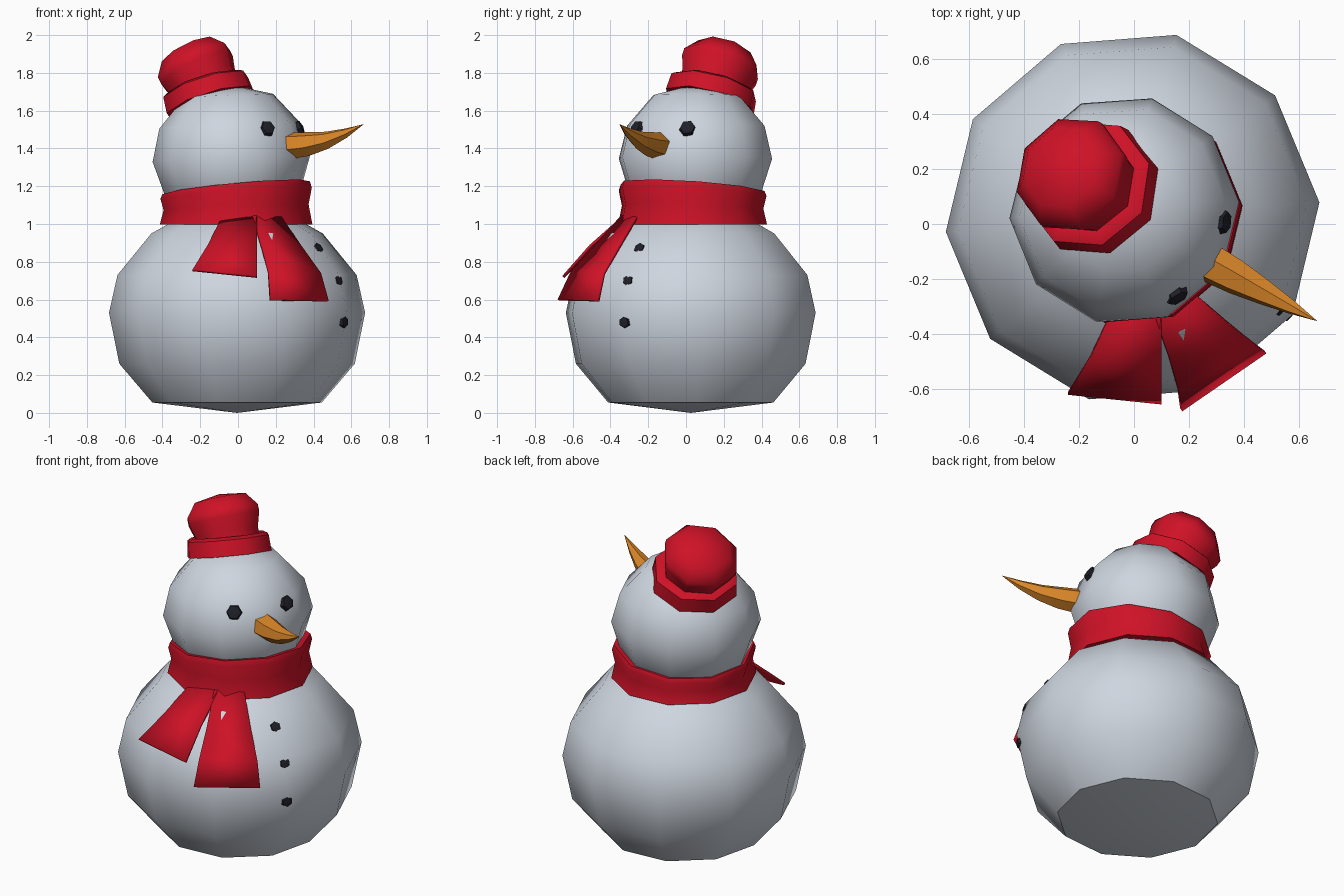
import bpy, bmesh, math
from mathutils import Vector, Matrix

if "Cube" in bpy.data.objects:
    bpy.data.objects.remove(bpy.data.objects["Cube"])


def material(name, rgb):
    m = bpy.data.materials.new(name)
    m.diffuse_color = (*rgb, 1)
    m.use_nodes = True
    m.node_tree.nodes["Principled BSDF"].inputs["Base Color"].default_value = m.diffuse_color
    return m


SNOW = material("snow", (0.62, 0.67, 0.74))
RED = material("red cloth", (0.62, 0.006, 0.02))
ORANGE = material("carrot orange", (0.70, 0.24, 0.022))
COAL = material("coal black", (0.014, 0.014, 0.022))


def finish(bm, name, mat, angle):
    bmesh.ops.recalc_face_normals(bm, faces=bm.faces)
    me = bpy.data.meshes.new(name)
    bm.to_mesh(me)
    bm.free()
    me.materials.append(mat)
    for p in me.polygons:
        p.use_smooth = True
    me.set_sharp_from_angle(angle=math.radians(angle))
    ob = bpy.data.objects.new(name, me)
    bpy.context.collection.objects.link(ob)
    return ob


def lathe(name, mat, profile, sides, phase=0, loc=(0, 0, 0), axis=(0, 0, 1),
          angle=39, closed=False, bend=None):
    """Spin (radius, height) points about an axis; radius 0 makes a pole."""
    bm = bmesh.new()
    rot = Vector((0, 0, 1)).rotation_difference(Vector(axis).normalized())
    rings = []
    for r, h in profile:
        n = sides if r > 0 else 1
        ring = []
        for i in range(n):
            a = math.radians(phase) + math.tau * i / sides
            p = rot @ Vector((r * math.cos(a), r * math.sin(a), h)) + Vector(loc)
            if bend:
                p = bend(p, h)
            ring.append(bm.verts.new(p))
        rings.append(ring)
    pairs = list(zip(rings, rings[1:]))
    if closed:
        pairs.append((rings[-1], rings[0]))
    for a, b in pairs:
        for i in range(sides):
            j = (i + 1) % sides
            quad = [a[i % len(a)], a[j % len(a)], b[j % len(b)], b[i % len(b)]]
            bm.faces.new(list(dict.fromkeys(quad)))
    return finish(bm, name, mat, angle)


# Snow body and head
lathe("body", SNOW, [(0, 0), (0.45, 0.055), (0.625, 0.26), (0.68, 0.53),
                     (0.635, 0.73), (0.455, 0.95), (0.24, 1.07), (0, 1.1)],
      10, 4.5, (-0.005, 0.025, 0))
lathe("head", SNOW, [(0, -0.36), (0.24, -0.32), (0.36, -0.17), (0.418, 0.01),
                     (0.375, 0.185), (0.235, 0.345), (0, 0.405)],
      10, 4, (-0.035, 0.05, 1.335), axis=(-0.04, 0.01, 1))


# Scarf band: flat below, its top edge rising towards the face
def rise(p, h):
    k = max(0, (h - 1.0) / 0.19)
    return p + Vector((0, 0, k * (0.09 * p.x - 0.065 * p.y)))


lathe("scarf_band", RED, [(0.34, 1.0), (0.405, 0.998), (0.385, 1.09), (0.402, 1.165),
                          (0.392, 1.195), (0.355, 1.19)],
      10, 4.5, (-0.01, 0.035, 0), closed=True, bend=rise)


# Scarf tails: strips of left/right point pairs, thickened inwards
def tail(name, rows):
    bm = bmesh.new()
    front = [[bm.verts.new(p) for p in row] for row in rows]
    for a, b in zip(front, front[1:]):
        bm.faces.new((a[0], b[0], b[1], a[1]))
    ob = finish(bm, name, RED, 39)
    back = ob.data.polygons[0].normal.y > 0
    mod = ob.modifiers.new("thickness", 'SOLIDIFY')
    mod.thickness = 0.015
    mod.offset = 1 if back else -1


tail("scarf_tail_short", [((-0.09, -0.34, 1.03), (0.10, -0.34, 1.04)),
                          ((-0.16, -0.49, 0.89), (0.10, -0.51, 0.89)),
                          ((-0.24, -0.62, 0.76), (0.10, -0.655, 0.725))])
tail("scarf_tail_long", [((0.08, -0.345, 1.045), (0.23, -0.265, 1.04)),
                         ((0.13, -0.49, 0.88), (0.34, -0.36, 0.88)),
                         ((0.165, -0.61, 0.75), (0.44, -0.44, 0.74)),
                         ((0.175, -0.68, 0.60), (0.48, -0.47, 0.595))])


# Carrot nose with a sagging middle
def sag(p, h):
    t = min(1, max(0, h / 0.42))
    return p - Vector((0, 0, 0.11 * t * (1 - t)))


lathe("nose", ORANGE, [(0, -0.03), (0.073, -0.02), (0.066, 0.08), (0.048, 0.2),
                       (0.026, 0.32), (0, 0.43)],
      6, 20, (0.30, -0.155, 1.42), axis=(0.37, -0.20, 0.11), angle=50, bend=sag)


# Eyes and buttons: flattened lumps of coal facing outwards
def coal(name, pos, centre, r):
    out = (Vector(pos) - Vector(centre)).normalized()
    lathe(name, COAL, [(0, -0.6 * r), (r, -0.2 * r), (0.85 * r, 0.3 * r), (0, 0.5 * r)],
          6, 30, pos, axis=out, angle=30)


for i, p in enumerate([(0.155, -0.26, 1.507), (0.325, 0.008, 1.507)]):
    coal(f"eye_{i + 1}", p, (-0.035, 0.05, 1.34), 0.046)
for i, p in enumerate([(0.425, -0.245, 0.87), (0.53, -0.305, 0.70), (0.56, -0.325, 0.48)]):
    coal(f"button_{i + 1}", p, (0, 0.025, 0.53), 0.034)

# Hat: tilted brim and a crown that slumps further back
lathe("hat_brim", RED, [(0.20, 0), (0.25, 0), (0.242, 0.09), (0.215, 0.105), (0.17, 0.10)],
      8, 16, (-0.145, 0.125, 1.64), axis=(-0.31, 0.26, 1), closed=True, angle=46)
lathe("hat_crown", RED, [(0.185, -0.03), (0.19, 0.03), (0.215, 0.11), (0.215, 0.15),
                         (0.155, 0.225), (0, 0.25)],
      8, 16, (-0.17, 0.145, 1.72), axis=(-0.43, 0.27, 0.86), angle=50)
